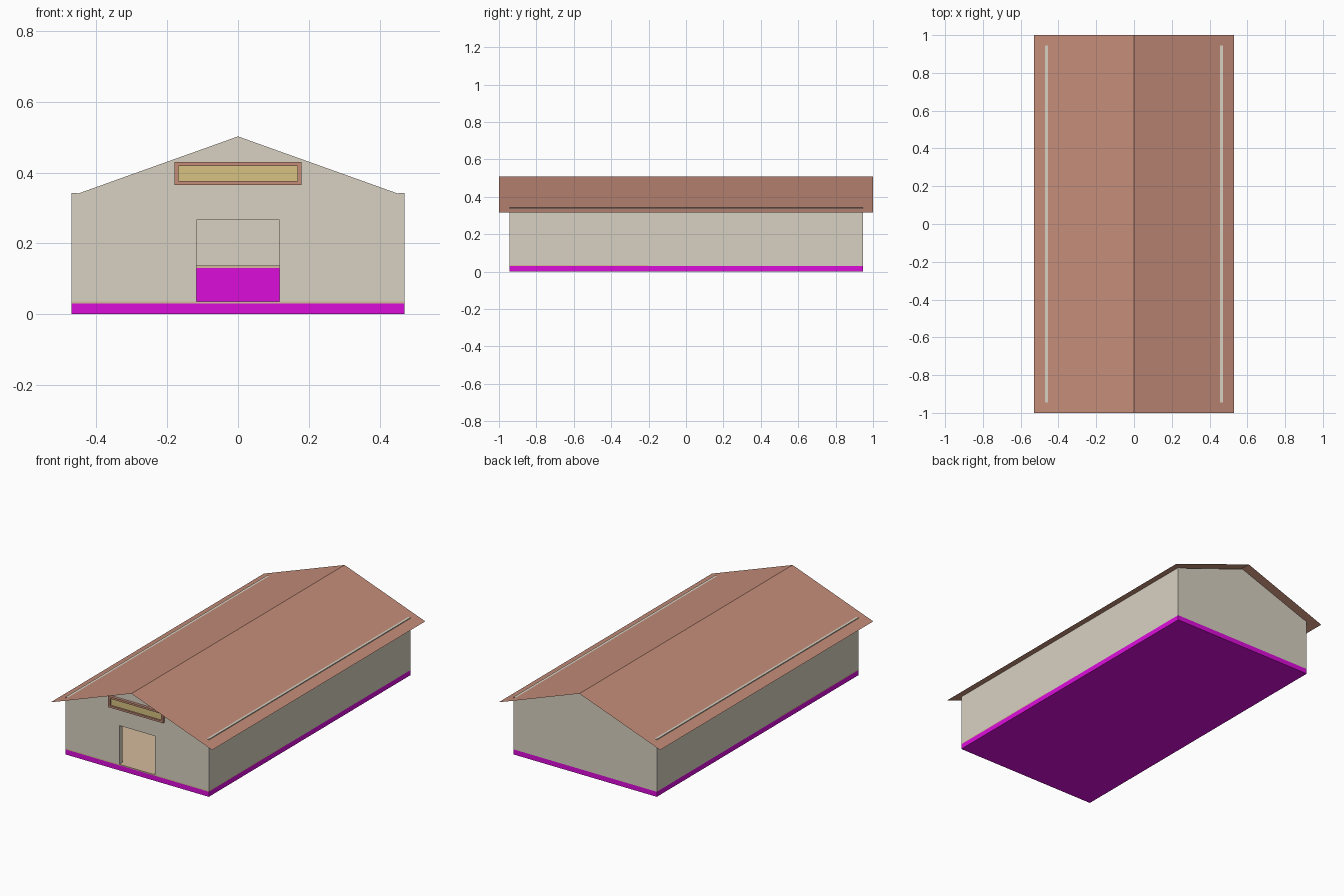
import bpy

if "Cube" in bpy.data.objects:
    bpy.data.objects.remove(bpy.data.objects["Cube"], do_unlink=True)


def material(name, rgb):
    m = bpy.data.materials.new(name)
    m.diffuse_color = (*rgb, 1)
    m.use_nodes = True
    m.node_tree.nodes["Principled BSDF"].inputs["Base Color"].default_value = (*rgb, 1)
    return m


PLASTER = material("cream plaster", (0.69, 0.64, 0.54))
ROOF = material("terracotta", (0.55, 0.265, 0.19))
BASE = material("magenta", (0.71, 0.004, 0.71))
PANEL = material("straw yellow", (0.68, 0.54, 0.22))
FLOOR = material("tan floor", (0.66, 0.49, 0.33))


def mesh(name, verts, faces, mat):
    me = bpy.data.meshes.new(name)
    me.from_pydata(verts, [], faces)
    me.materials.append(mat)
    ob = bpy.data.objects.new(name, me)
    bpy.context.collection.objects.link(ob)
    return ob


def prism(name, profile, y0, y1, mat):
    """Extrude an x-z outline along y."""
    n = len(profile)
    verts = [(x, y, z) for y in (y0, y1) for x, z in profile]
    faces = [tuple(range(n)), tuple(reversed(range(n, 2 * n)))]
    faces += [(i, i + n, (i + 1) % n + n, (i + 1) % n) for i in range(n)]
    return mesh(name, verts, faces, mat)


def box(name, x0, x1, y0, y1, z0, z1, mat):
    return prism(name, [(x0, z0), (x1, z0), (x1, z1), (x0, z1)], y0, y1, mat)


W, L = 0.47, 0.945            # half width and half length of the walls
T = 0.03                      # gable thickness
BASE_TOP, FLOOR_TOP = 0.03, 0.036
EAVE, APEX = 0.334, 0.502
DOOR, DOOR_TOP = 0.117, 0.266
STEP_Y = -0.2                 # where the inner floor rises

# Plinth and the two floor levels
box("plinth", -W, W, -L, L, 0, BASE_TOP, BASE)
box("lower_floor", -W, W, -L, STEP_Y, BASE_TOP, FLOOR_TOP, FLOOR)
box("platform", -W + 0.02, W - 0.02, STEP_Y, L - T, BASE_TOP, 0.13, BASE)
box("platform_floor", -W + 0.02, W - 0.02, STEP_Y, L - T, 0.13, 0.137, FLOOR)

# Gable walls, the front one notched for the doorway
outline = [(W, EAVE), (0, APEX), (-W, EAVE)]
prism("back_gable", [(-W, BASE_TOP), (W, BASE_TOP)] + outline, L - T, L, PLASTER)
doorway = [(-DOOR, FLOOR_TOP), (-DOOR, DOOR_TOP), (DOOR, DOOR_TOP), (DOOR, FLOOR_TOP)]
prism("front_gable", [(-W, FLOOR_TOP)] + doorway + [(W, FLOOR_TOP)] + outline,
      -L, -L + T, PLASTER)

# Side walls, whose tops show as narrow strips through the roof
for side, s in (("left", 1), ("right", -1)):
    x0, x1 = sorted((s * W, s * (W - 0.016)))
    box(side + "_wall_front", x0, x1, -L, STEP_Y, FLOOR_TOP, 0.342, PLASTER)
    box(side + "_wall_back", x0, x1, STEP_Y, L, BASE_TOP, 0.342, PLASTER)

# Thin sheet roof with overhangs
ridge = [(0, -1, 0.508), (0, 1, 0.508)]
eaves = [(s * 0.53, y, 0.315) for s in (-1, 1) for y in (-1, 1)]
mesh("roof", ridge + eaves, [(0, 1, 3, 2), (0, 4, 5, 1)], ROOF)

# Framed panel above the door
FX, F0, F1, B = 0.18, 0.365, 0.43, 0.0115
FRONT = -L - 0.016
box("frame_bottom", -FX, FX, FRONT, -L, F0, F0 + B, ROOF)
box("frame_top", -FX, FX, FRONT, -L, F1 - B, F1, ROOF)
for side, s in (("left", 1), ("right", -1)):
    x0, x1 = sorted((s * FX, s * (FX - B)))
    box(side + "_frame_post", x0, x1, FRONT, -L, F0 + B, F1 - B, ROOF)
box("sign_panel", -FX + B, FX - B, -L - 0.007, -L, F0 + B, F1 - B, PANEL)
